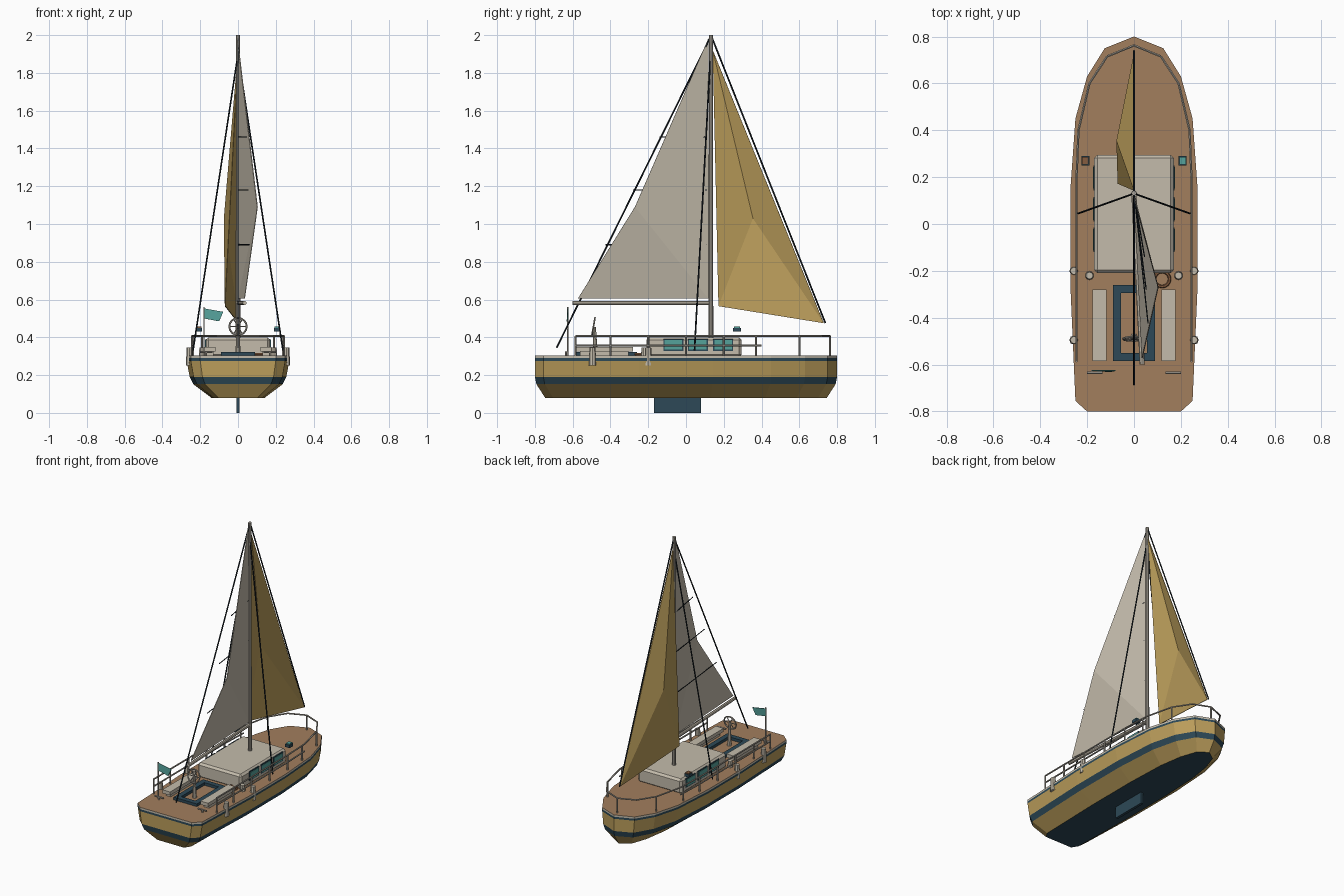
import bpy, bmesh, math
from mathutils import Vector

cube = bpy.data.objects.get("Cube")
if cube:
    bpy.data.objects.remove(cube, do_unlink=True)


def material(name, r, g, b):
    m = bpy.data.materials.new(name)
    m.use_nodes = True
    m.diffuse_color = (r, g, b, 1)
    m.node_tree.nodes["Principled BSDF"].inputs["Base Color"].default_value = (r, g, b, 1)
    return m


gold = material("gold", 0.50, 0.34, 0.105)
cream = material("cream", 0.55, 0.50, 0.41)
navy = material("navy", 0.026, 0.066, 0.095)
teak = material("teak", 0.36, 0.21, 0.11)
teal = material("teal", 0.09, 0.36, 0.33)
black = material("rigging_black", 0.010, 0.016, 0.022)
steel = material("steel", 0.40, 0.37, 0.32)
rust = material("rust", 0.24, 0.11, 0.05)


def finish(name, bm, *mats):
    bmesh.ops.recalc_face_normals(bm, faces=bm.faces)
    me = bpy.data.meshes.new(name)
    bm.to_mesh(me)
    bm.free()
    for m in mats:
        me.materials.append(m)
    ob = bpy.data.objects.new(name, me)
    bpy.context.collection.objects.link(ob)
    return ob


def box(name, lo, hi, mat, bevel=0):
    lo, hi = Vector(lo), Vector(hi)
    bm = bmesh.new()
    bmesh.ops.create_cube(bm, size=1)
    for v in bm.verts:
        v.co = (lo + hi) / 2 + v.co * (hi - lo)
    ob = finish(name, bm, mat)
    if bevel:
        mod = ob.modifiers.new("bevel", "BEVEL")
        mod.width, mod.segments = bevel, 1
    return ob


def rods(name, pairs, radius, mat, sides=6, tip=None):
    """One object made of straight rods between pairs of points."""
    bm = bmesh.new()
    for a, b in pairs:
        a, b = Vector(a), Vector(b)
        made = bmesh.ops.create_cone(bm, cap_ends=True, segments=sides, radius1=radius,
                                     radius2=tip or radius, depth=(b - a).length)["verts"]
        turn = (b - a).to_track_quat("Z", "Y")
        for v in made:
            v.co = turn @ v.co + (a + b) / 2
    return finish(name, bm, mat)


def sheet(name, points, faces, mat):
    bm = bmesh.new()
    verts = [bm.verts.new(p) for p in points]
    for f in faces:
        bm.faces.new([verts[i] for i in f])
    ob = finish(name, bm, mat)
    ob.modifiers.new("thickness", "SOLIDIFY").thickness = 0.004
    return ob


def ring(name, centre, radius, thick, tilt, mat):
    bpy.ops.mesh.primitive_torus_add(major_radius=radius, minor_radius=thick, major_segments=16,
                                     minor_segments=6, location=centre, rotation=(tilt, 0, 0))
    ob = bpy.context.object
    ob.name = name
    ob.data.materials.append(mat)
    return ob


# Hull: one deck outline, lofted through levels, each band in its own colour
half = [(0.125, 0.75), (0.2, 0.63), (0.25, 0.45), (0.272, 0.14), (0.272, -0.25),
        (0.25, -0.755), (0.2, -0.8)]
outline = [(0, 0.8)] + half + [(-x, y) for x, y in reversed(half)]
levels = [(0.08, 0.52, 0.932), (0.152, 0.87, 0.99), (0.19, 0.94, 1),
          (0.276, 1, 1), (0.29, 1, 1), (0.303, 1, 1)]
bm = bmesh.new()
rings = [[bm.verts.new((x * sx, y * sy, z)) for x, y in outline] for z, sx, sy in levels]
n = len(outline)
for low, high, colour in zip(rings, rings[1:], (0, 1, 0, 1, 2)):
    for i in range(n):
        j = (i + 1) % n
        bm.faces.new((low[i], low[j], high[j], high[i])).material_index = colour
bm.faces.new(rings[0]).material_index = 1
bm.faces.new(rings[-1]).material_index = 3
finish("hull", bm, gold, navy, cream, teak)
box("keel", (-0.009, -0.17, 0), (0.009, 0.08, 0.09), navy)

# Cabin with framed windows
box("cabin", (-0.17, -0.21, 0.295), (0.17, 0.295, 0.4), cream, 0.014)
for side, s in (("right", -1), ("left", 1)):
    for i, y in enumerate((-0.067, 0.063, 0.197)):
        box(f"{side}_window_frame_{i}", (s * 0.168, y - 0.053, 0.328), (s * 0.173, y + 0.053, 0.392), navy)
        box(f"{side}_window_{i}", (s * 0.17, y - 0.046, 0.335), (s * 0.176, y + 0.046, 0.385), teal)

# Cockpit coaming
for s in (-1, 1):
    box("coaming_side", (s * 0.055, -0.585, 0.3), (s * 0.09, -0.26, 0.322), navy)
    y = -0.4225 + s * 0.1455
    box("coaming_end", (-0.09, y - 0.0175, 0.3), (0.09, y + 0.0175, 0.322), navy)

# Deck fittings on both sides
for side, s in (("right", -1), ("left", 1)):
    box(f"{side}_bench", (s * 0.118, -0.585, 0.326), (s * 0.178, -0.28, 0.35), cream)
    box(f"{side}_bench_base", (s * 0.13, -0.56, 0.3), (s * 0.168, -0.305, 0.328), cream)
    rods(f"{side}_winch", [((s * 0.19, -0.22, 0.3), (s * 0.19, -0.22, 0.345))], 0.019, cream, 10, 0.015)
    rods(f"{side}_fenders", [((s * 0.256, y, 0.25), (s * 0.256, y, 0.345)) for y in (-0.2, -0.495)],
         0.02, cream, 8, 0.016)
    rods(f"{side}_cleat", [((s * 0.135, -0.635, 0.322), (s * 0.2, -0.635, 0.322)),
                           ((s * 0.168, -0.635, 0.3), (s * 0.168, -0.635, 0.322))], 0.006, steel)
    box(f"{side}_lantern", (s * 0.19, 0.25, 0.43), (s * 0.225, 0.29, 0.45), navy)
    box(f"{side}_lantern_lens", (s * 0.194, 0.254, 0.45), (s * 0.221, 0.286, 0.457), teal if s > 0 else rust)
ring("rope_coil", (0.12, -0.235, 0.31), 0.032, 0.007, 0, rust)

# Steering wheel on a pedestal, leaning aft
wheel = Vector((0, -0.49, 0.457))
tilt = math.radians(80)
ring("wheel_rim", wheel, 0.046, 0.005, tilt, steel)
spokes = []
for k in range(3):
    a = k * math.pi / 3
    d = Vector((math.cos(a), math.sin(a) * math.cos(tilt), math.sin(a) * math.sin(tilt))) * 0.045
    spokes.append((wheel - d, wheel + d))
rods("wheel_spokes", spokes, 0.003, steel)
rods("wheel_pedestal", [((0, -0.48, 0.3), (0, -0.485, 0.455))], 0.014, cream, 8, 0.008)

# Guard rails
rail = [(0.245, -0.585), (0.245, 0.2), (0.237, 0.4), (0.19, 0.6), (0.115, 0.715), (0, 0.762)]
posts = [(0.245, y) for y in (-0.585, -0.4, -0.2, 0, 0.2)] + [(0.238, 0.37), (0.19, 0.6), (0, 0.762)]
pairs = []
for s in (-1, 1):
    for (x1, y1), (x2, y2) in zip(rail, rail[1:]):
        pairs.append(((s * x1, y1, 0.406), (s * x2, y2, 0.406)))
    pairs += [((s * x1, y1, 0.356), (s * x2, y2, 0.356)) for (x1, y1), (x2, y2) in zip(rail[:2], rail[1:3])]
    pairs += [((s * x, y, 0.3), (s * x, y, 0.408)) for x, y in posts]
rods("guard_rails", pairs, 0.0055, steel)

# Mast, boom and rigging
rods("mast", [((0, 0.132, 0.3), (0, 0.132, 2))], 0.0125, steel, 8, 0.011)
rods("boom", [((0, 0.12, 0.582), (0.035, -0.6, 0.582))], 0.011, cream, 8)
rods("stays", [((0, 0.14, 1.98), (0, 0.738, 0.475)), ((0, 0.125, 1.98), (0, -0.685, 0.345)),
               ((0, 0.13, 1.9), (0.238, 0.045, 0.33)), ((0, 0.13, 1.9), (-0.238, 0.045, 0.33))],
     0.0045, black)

# Sails, each folded along a few creases
sheet("mainsail", [(0, 0.118, 1.98), (0.004, 0.118, 0.605), (0.037, -0.572, 0.605), (0.105, -0.27, 1.09)],
      [(0, 1, 3), (1, 2, 3)], cream)
sheet("jib", [(0, 0.142, 1.92), (-0.07, 0.172, 0.565), (0, 0.73, 0.475), (-0.075, 0.355, 1.03)],
      [(0, 1, 3), (0, 3, 2), (3, 1, 2)], gold)
rods("battens", [((0.003, 0.11, z), (x, y, z)) for x, y, z in
                 ((0.06, -0.425, 0.89), (0.052, -0.28, 1.18), (0.045, -0.14, 1.46))], 0.003, black)

# Stern flag
rods("flag_pole", [((-0.18, -0.627, 0.3), (-0.18, -0.627, 0.56))], 0.004, steel)
sheet("flag", [(-0.18, -0.627, 0.553), (-0.18, -0.627, 0.5), (-0.1, -0.632, 0.485), (-0.078, -0.627, 0.535)],
      [(0, 1, 2, 3)], teal)
